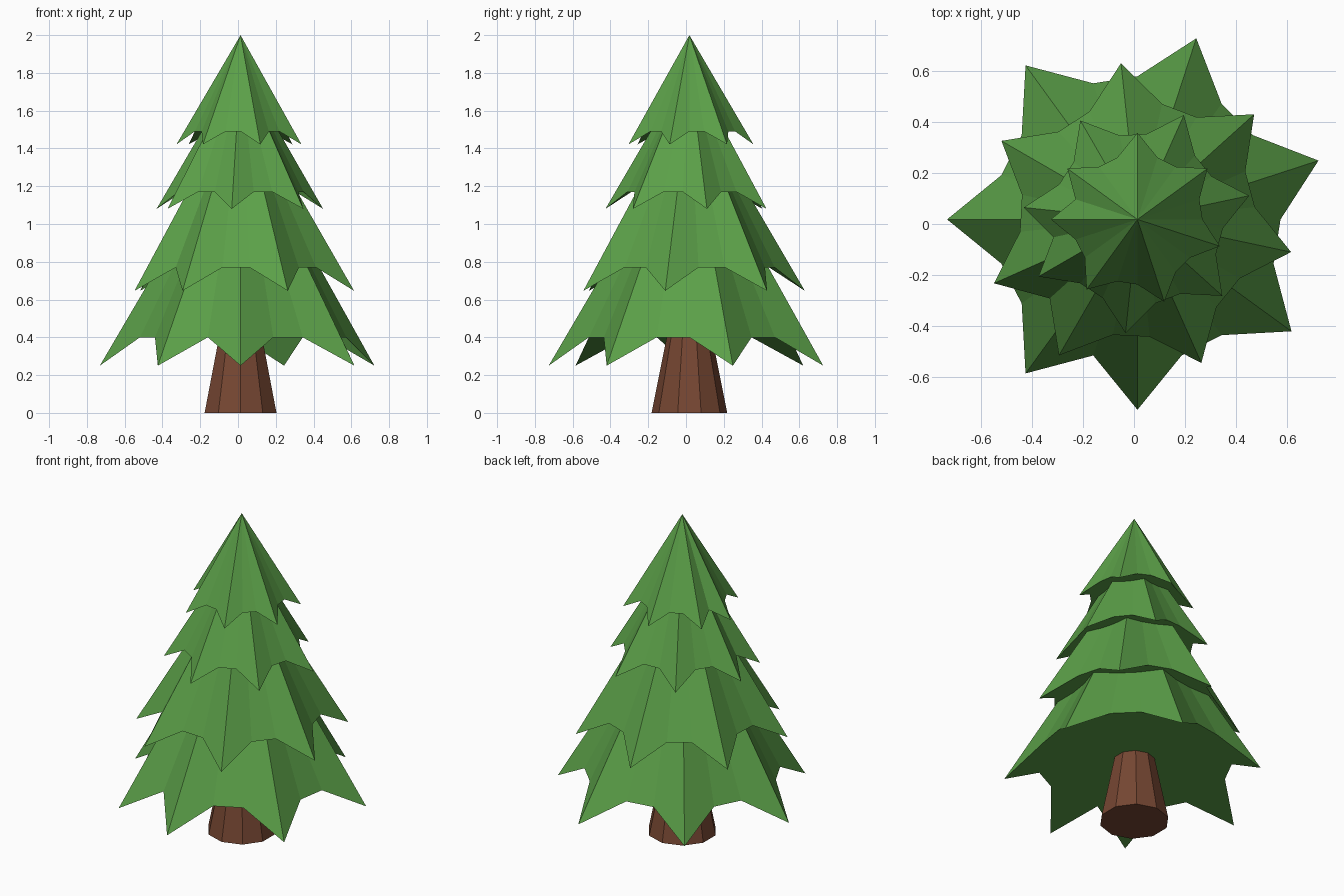
import bpy, bmesh
from math import sin, cos, radians

cube = bpy.data.objects.get("Cube")
if cube:
    bpy.data.objects.remove(cube, do_unlink=True)

AXIS = (0.0135, 0.018)   # tree axis, so the uneven lowest branches stay centred
SEGMENTS = 20


def make_material(name, rgb):
    mat = bpy.data.materials.new(name)
    mat.use_nodes = True
    colour = (*rgb, 1.0)
    mat.diffuse_color = colour
    mat.node_tree.nodes["Principled BSDF"].inputs["Base Color"].default_value = colour
    return mat


def make_object(name, bm, mat):
    bmesh.ops.recalc_face_normals(bm, faces=bm.faces)
    mesh = bpy.data.meshes.new(name)
    bm.to_mesh(mesh)
    bm.free()
    mesh.materials.append(mat)
    obj = bpy.data.objects.new(name, mesh)
    obj.location = (*AXIS, 0)
    bpy.context.collection.objects.link(obj)
    return obj


def foliage_tier(name, base_z, scale, start, mat):
    """Cone whose every third rim point is pulled out and down into a tip."""
    bm = bmesh.new()
    rim = []
    for i in range(SEGMENTS):
        a = radians(start + i * 360 / SEGMENTS)
        tip = i % 3 == 0
        r = scale * (0.745 if tip else 0.56)
        z = base_z - (scale * 0.15 if tip else 0)
        rim.append(bm.verts.new((r * cos(a), r * sin(a), z)))
    apex = bm.verts.new((0, 0, base_z + 1.12 * scale))
    for i, v in enumerate(rim):
        bm.faces.new((v, rim[(i + 1) % SEGMENTS], apex))
    bm.faces.new(rim[::-1])
    return make_object(name, bm, mat)


green = make_material("leaf green", (0.105, 0.35, 0.065))
brown = make_material("bark brown", (0.18, 0.062, 0.032))

# Foliage, lowest tier first, each turned thirty degrees from the one below
tiers = [("bottom", 0.40, 1.0), ("lower", 0.77, 0.825),
         ("upper", 1.17, 0.6), ("top", 1.49, 0.455)]
for n, (label, z, scale) in enumerate(tiers):
    foliage_tier(label + "_foliage", z, scale, 270 - 30 * n, green)

# Trunk: tapered ten-sided post
bm = bmesh.new()
bmesh.ops.create_cone(bm, cap_ends=True, segments=10, radius1=0.2,
                      radius2=0.1, depth=0.5)
bmesh.ops.translate(bm, verts=bm.verts, vec=(0, 0, 0.25))
make_object("trunk", bm, brown)
